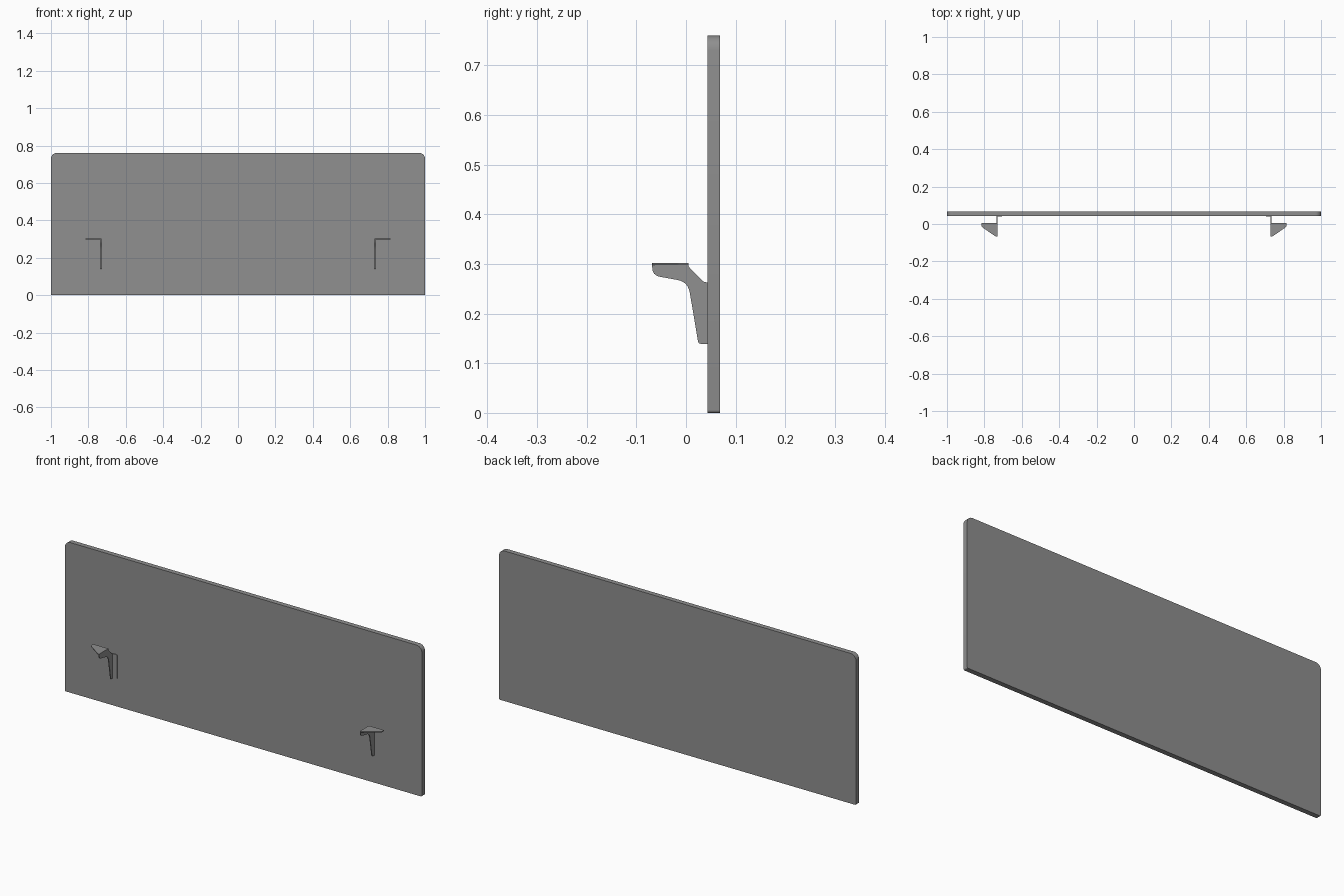
import bpy, bmesh, math
from mathutils import Vector

if "Cube" in bpy.data.objects:
    bpy.data.objects.remove(bpy.data.objects["Cube"])

dark = bpy.data.materials.new("dark_grey")
dark.diffuse_color = (0.276, 0.276, 0.276, 1)
dark.use_nodes = True
dark.node_tree.nodes["Principled BSDF"].inputs["Base Color"].default_value = dark.diffuse_color


def arc(cx, cz, r, a0, a1, n=8):
    return [(cx + r * math.cos(math.radians(a0 + (a1 - a0) * i / n)),
             cz + r * math.sin(math.radians(a0 + (a1 - a0) * i / n))) for i in range(n + 1)]


def round_corners(pts, n=5):
    """Each point is (u, v, fillet); fillet trims that length off both sides."""
    out = []
    for i, (u, v, d) in enumerate(pts):
        p = Vector((u, v))
        if not d:
            out.append((u, v))
            continue
        a = p + (Vector(pts[i - 1][:2]) - p).normalized() * d
        b = p + (Vector(pts[(i + 1) % len(pts)][:2]) - p).normalized() * d
        for k in range(n + 1):
            t = k / n
            q = a * (1 - t) ** 2 + p * 2 * t * (1 - t) + b * t ** 2
            out.append((q.x, q.y))
    return out


def extrude(name, outline, levels, place):
    """Closed prism: outline (u, v) swept through levels w; place maps to xyz."""
    bm = bmesh.new()
    rings = [[bm.verts.new(place(u, v, w)) for u, v in outline] for w in levels]
    n = len(outline)
    for r0, r1 in zip(rings, rings[1:]):
        for i in range(n):
            bm.faces.new((r0[i], r0[(i + 1) % n], r1[(i + 1) % n], r1[i]))
    bm.faces.new(rings[0])
    bm.faces.new(rings[-1])
    bmesh.ops.recalc_face_normals(bm, faces=bm.faces)
    me = bpy.data.meshes.new(name)
    bm.to_mesh(me)
    bm.free()
    me.materials.append(dark)
    ob = bpy.data.objects.new(name, me)
    bpy.context.collection.objects.link(ob)
    bpy.ops.object.select_all(action='DESELECT')
    ob.select_set(True)
    bpy.context.view_layer.objects.active = ob
    bpy.ops.object.shade_smooth_by_angle(angle=math.radians(30))
    return ob


# Screen: two layers meeting at a mid seam, large top and tiny bottom corners
R, r, H = 0.03, 0.006, 0.76
panel = (arc(1 - R, H - R, R, 0, 90) + arc(-1 + R, H - R, R, 90, 180)
         + arc(-1 + r, r, r, 180, 270, 4) + arc(1 - r, r, r, 270, 360, 4))
extrude("screen_front_layer", panel, (0.043, 0.0555), lambda u, v, w: (u, w, v))
extrude("screen_back_layer", panel, (0.0555, 0.068), lambda u, v, w: (u, w, v))

# Bracket outlines: side web (y, z), desk plate (x, y), panel flange (x, z)
web = round_corners([
    (-0.068, 0.302, 0), (0.005, 0.302, 0), (0.005, 0.295, 0), (0.036, 0.263, 0.006),
    (0.043, 0.263, 0), (0.043, 0.139, 0), (0.025, 0.139, 0.006),
    (0.004, 0.264, 0.022), (-0.068, 0.277, 0.016)], 6)
plate = round_corners([
    (0.73, 0.005, 0), (0.815, 0.005, 0), (0.815, -0.015, 0.006),
    (0.738, -0.068, 0.004), (0.73, -0.068, 0)])
flange = round_corners([
    (0.705, 0.139, 0.008), (0.734, 0.139, 0), (0.734, 0.263, 0), (0.705, 0.263, 0.008)])

for side, s in (("left", -1), ("right", 1)):
    extrude(f"{side}_bracket_web", web, (0.730, 0.734), lambda u, v, w: (s * w, u, v))
    extrude(f"{side}_bracket_desk_plate", plate, (0.298, 0.302), lambda u, v, w: (s * u, v, w))
    extrude(f"{side}_bracket_flange", flange, (0.039, 0.043), lambda u, v, w: (s * u, w, v))
